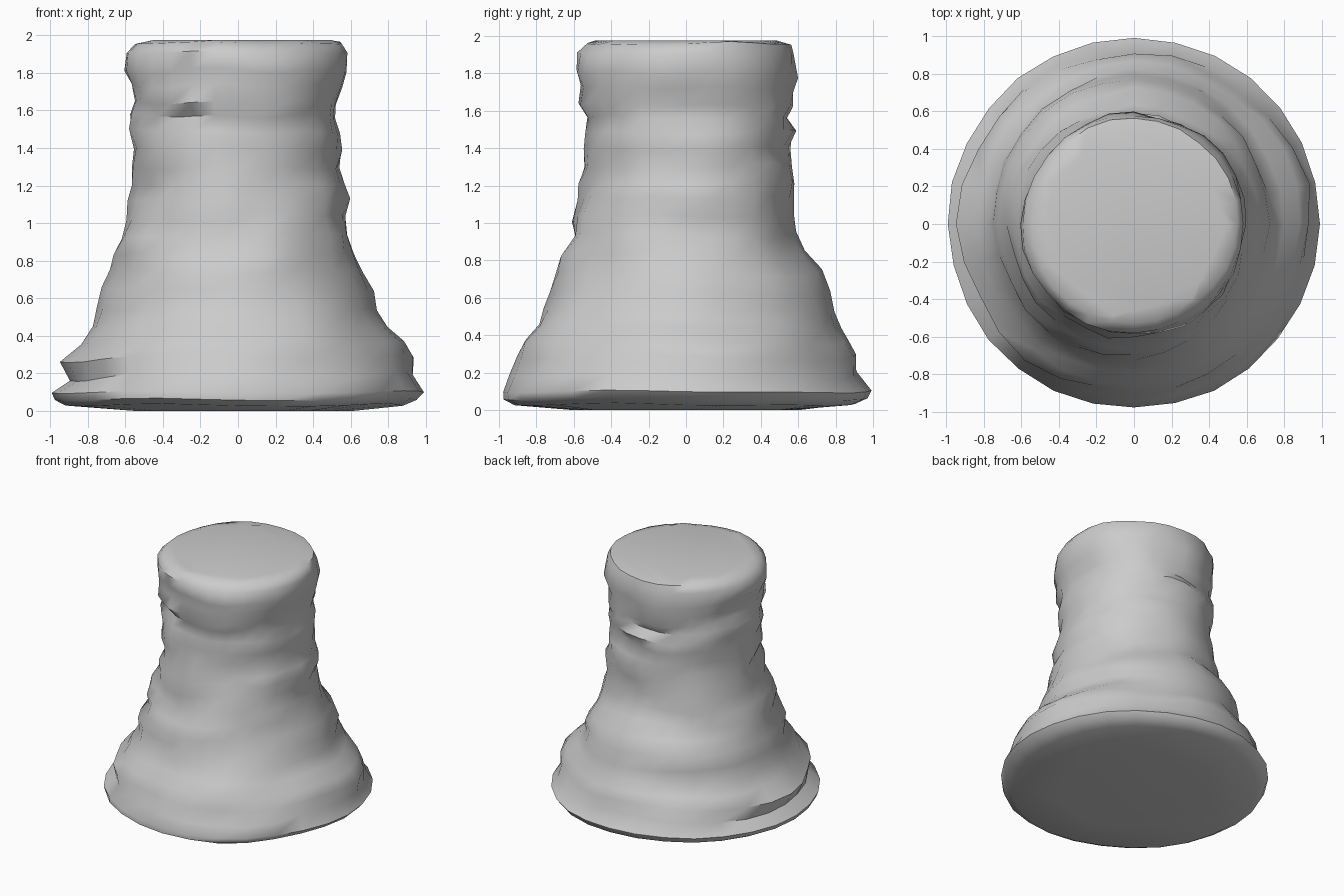
import bpy, bmesh, random
from math import sin, cos, pi, radians
from mathutils import Vector, noise

if "Cube" in bpy.data.objects:
    bpy.data.objects.remove(bpy.data.objects["Cube"])

random.seed(4)
SIDES = 28

# Side profile: height, reach to left (-x), right (+x), front (-y), back (+y)
PROFILE = [
    (0.03, .92, .88, .92, .90), (0.06, .97, .95, .98, .97), (0.10, .99, .99, .98, .99),
    (0.19, .90, .95, .94, .92), (0.29, .92, .92, .88, .91), (0.37, .83, .88, .85, .86),
    (0.45, .79, .79, .81, .82), (0.54, .75, .73, .76, .79), (0.64, .73, .71, .72, .77),
    (0.74, .68, .67, .69, .72), (0.83, .66, .62, .66, .63), (0.93, .63, .60, .61, .60),
    (1.03, .60, .57, .60, .57), (1.13, .58, .58, .59, .57), (1.21, .54, .56, .56, .58),
    (1.30, .58, .55, .55, .57), (1.40, .57, .55, .55, .56), (1.49, .58, .55, .53, .58),
    (1.57, .56, .54, .54, .56), (1.64, .56, .54, .58, .57), (1.73, .57, .57, .56, .58),
    (1.81, .59, .59, .57, .58), (1.91, .60, .58, .58, .58), (1.96, .55, .55, .53, .57),
]


def ring(bm, row, rough):
    z, left, right, front, back = row
    verts = []
    for i in range(SIDES):
        a = 2 * pi * i / SIDES
        c, s = cos(a), sin(a)
        r = (right if c > 0 else left) * c * c + (back if s > 0 else front) * s * s
        # wavy strata: ledges wander up and down and fade in and out round the trunk
        n = noise.noise(Vector((c * 1.8, s * 1.8, z * 8)))
        h = noise.noise(Vector((c * 1.3 + 9, s * 1.3, z * 2)))
        r += rough * (0.045 * n + random.uniform(-.007, .007))
        verts.append(bm.verts.new((r * c, r * s, z + rough * 0.06 * h)))
    return verts


# Weathered stone pillar
bm = bmesh.new()
rings = []
for k, row in enumerate(PROFILE):
    rough = 0.3 if k < 3 or k > 21 else 1.0
    rings.append(ring(bm, row, rough))
for lo, hi in zip(rings, rings[1:]):
    for i in range(SIDES):
        j = (i + 1) % SIDES
        bm.faces.new((lo[i], lo[j], hi[j], hi[i]))


def cap(edge, radius, z, flip):
    # inner polygon with a sloping rim, closed by a flat face
    inner = []
    for i in range(SIDES):
        a = 2 * pi * i / SIDES
        facet = cos(pi / 7) / cos((a % (2 * pi / 7)) - pi / 7)
        inner.append(bm.verts.new((radius * facet * cos(a), radius * facet * sin(a), z)))
    for i in range(SIDES):
        j = (i + 1) % SIDES
        f = (edge[i], edge[j], inner[j], inner[i])
        bm.faces.new(f[::-1] if flip else f)
    bm.faces.new(inner[::-1] if flip else inner)


cap(rings[-1], 0.50, 1.975, False)
cap(rings[0], 0.62, 0.0, True)
bmesh.ops.recalc_face_normals(bm, faces=bm.faces)

mesh = bpy.data.meshes.new("stone_pillar")
bm.to_mesh(mesh)
bm.free()

pillar = bpy.data.objects.new("stone_pillar", mesh)
bpy.context.collection.objects.link(pillar)
bpy.context.view_layer.objects.active = pillar
pillar.select_set(True)
bpy.ops.object.shade_smooth_by_angle(angle=radians(50))
